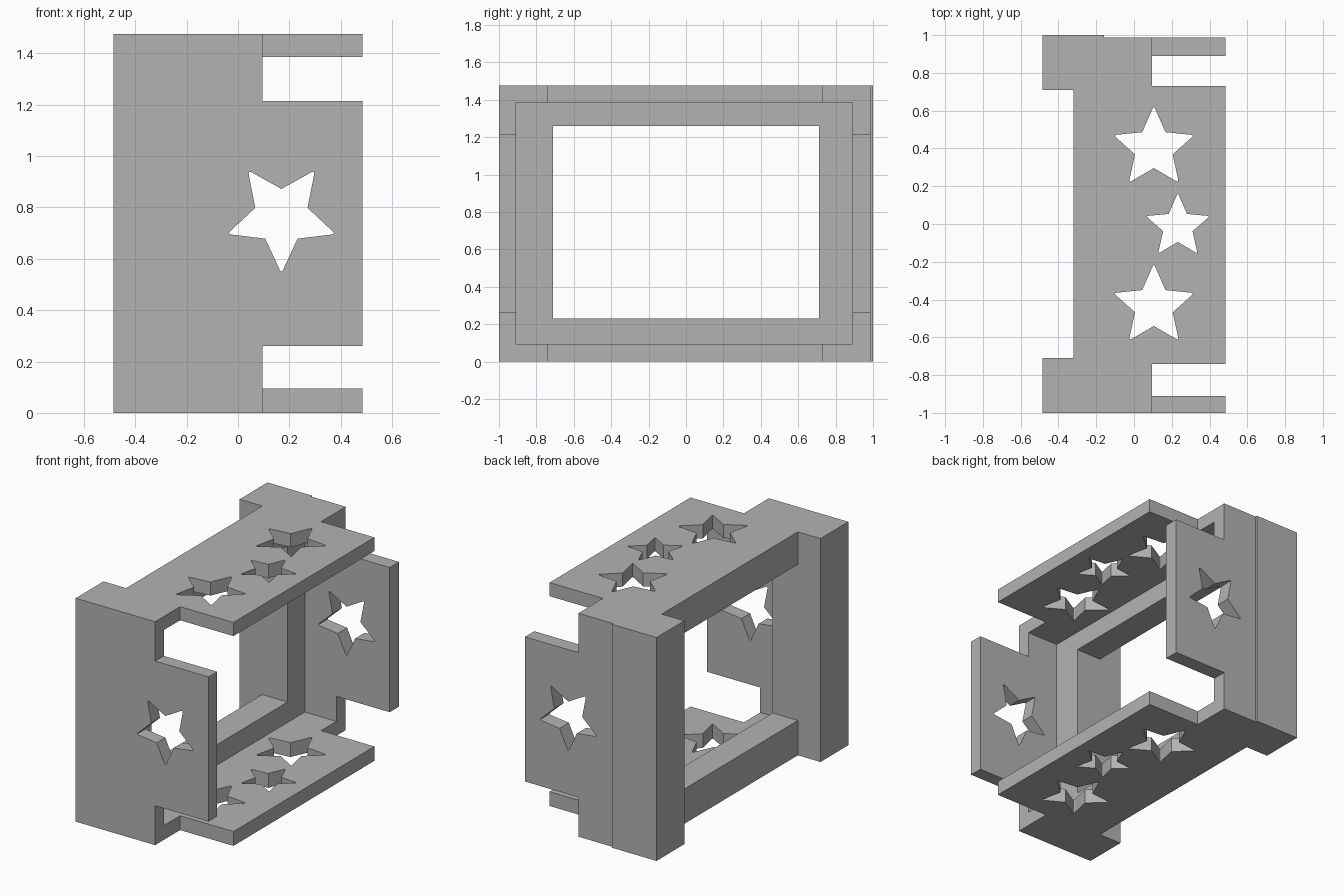
import bpy
import bmesh
from math import sin, cos, pi
from mathutils import Vector

default = bpy.data.objects.get("Cube")
if default:
    bpy.data.objects.remove(default)

grey = bpy.data.materials.new("plain grey")
grey.use_nodes = True
colour = (0.45, 0.45, 0.45, 1)
grey.diffuse_color = colour
grey.node_tree.nodes["Principled BSDF"].inputs["Base Color"].default_value = colour

W, D, H = 0.485, 1.0, 1.475   # half width, half depth, height
FAR = 1.8                     # cutters reach past the block
STEP = -0.135                 # where the thick rear frame ends
NOTCH = 0.095                 # where the corner notches begin


def make_object(name, bm):
    bmesh.ops.recalc_face_normals(bm, faces=bm.faces)
    mesh = bpy.data.meshes.new(name)
    bm.to_mesh(mesh)
    bm.free()
    mesh.materials.append(grey)
    obj = bpy.data.objects.new(name, mesh)
    bpy.context.collection.objects.link(obj)
    return obj


def box(name, xs, ys, zs):
    bm = bmesh.new()
    bmesh.ops.create_cube(bm, size=1)
    for v in bm.verts:
        v.co = [lo if c < 0 else hi for c, (lo, hi) in zip(v.co, (xs, ys, zs))]
    return make_object(name, bm)


def star(name, centre, radius, inner, u, v, axis):
    """Five-pointed prism with blunted tips, extruded along axis."""
    u, v, axis = Vector(u), Vector(v), Vector(axis)
    outline = []
    for i in range(5):
        a = 2 * pi * i / 5
        tip = Vector((sin(a), cos(a))) * radius
        left, right = (Vector((sin(b), cos(b))) * inner for b in (a - pi / 5, a + pi / 5))
        outline += [left, tip.lerp(left, 0.1), tip * 0.97, tip.lerp(right, 0.1)]
    bm = bmesh.new()
    base = [bm.verts.new(u * (centre[0] + p.x) + v * (centre[1] + p.y * (v.z * -2 + 1)) - axis * FAR)
            for p in outline]
    face = bm.faces.new(base)
    new = bmesh.ops.extrude_face_region(bm, geom=[face])["geom"]
    bmesh.ops.translate(bm, vec=axis * FAR * 2,
                        verts=[e for e in new if isinstance(e, bmesh.types.BMVert)])
    return make_object(name, bm)


# Solid block that becomes the open housing
housing = box("housing", (-W, W), (-D, D), (0, H))

# Hollow between the panels, window in the rear frame, recess between the posts
cutters = [
    box("hollow_cutter", (STEP, FAR), (-0.91, 0.89), (0.095, 1.385)),
    box("window_cutter", (-FAR, 0), (-0.71, 0.71), (0.23, 1.26)),
    box("recess_cutter", (-FAR, -0.32), (-0.71, 0.71), (-FAR, FAR)),
    box("side_step_cutter", (-0.16, FAR), (0.987, FAR), (-FAR, FAR)),
]

# Notches that separate the four panels at the corners
for ys in ((-FAR, -0.74), (0.73, FAR)):
    for zs in ((-FAR, 0.26), (1.215, FAR)):
        cutters.append(box("notch_cutter", (NOTCH, FAR), ys, zs))

# Star holes through the top and bottom panels
X, Y, Z = (1, 0, 0), (0, 1, 0), (0, 0, 1)
for centre, radius, inner in (((0.105, 0.401), 0.225, 0.105),
                              ((0.105, -0.435), 0.225, 0.105),
                              ((0.232, -0.013), 0.178, 0.082)):
    cutters.append(star("panel_star_cutter", centre, radius, inner, X, Y, Z))

# Upside-down star hole through the front and back panels
cutters.append(star("side_star_cutter", (0.169, 0.765), 0.222, 0.107, X, Z, Y))

bpy.context.view_layer.objects.active = housing
for cutter in cutters:
    mod = housing.modifiers.new("cut", "BOOLEAN")
    mod.operation = "DIFFERENCE"
    mod.solver = "EXACT"
    mod.object = cutter
    bpy.ops.object.modifier_apply(modifier=mod.name)
    bpy.data.objects.remove(cutter)
